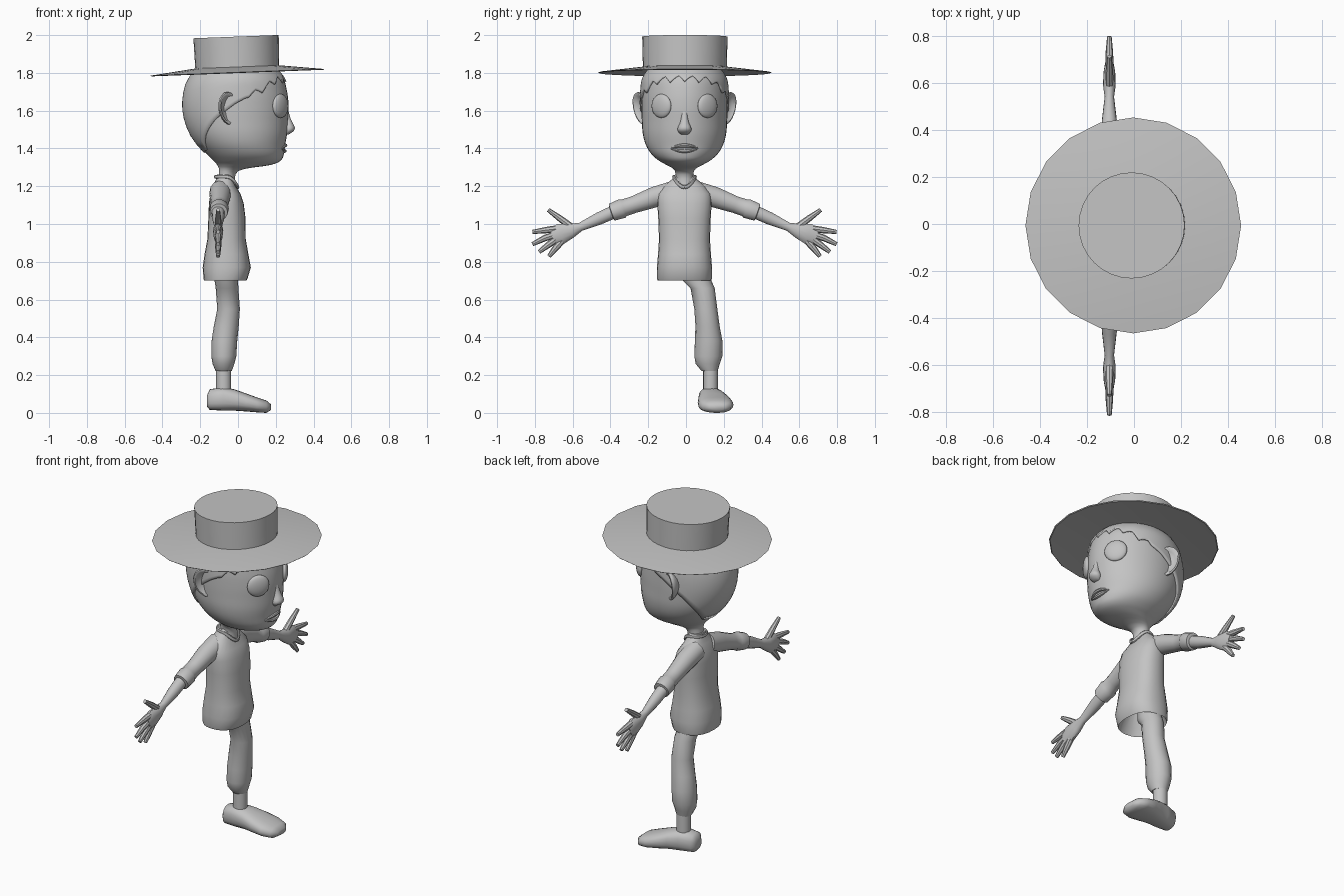
import bpy, bmesh, math
from mathutils import Vector, Matrix

cube = bpy.data.objects.get("Cube")
if cube:
    bpy.data.objects.remove(cube, do_unlink=True)

GREY = (0.55, 0.55, 0.55, 1)
mat = bpy.data.materials.new("plain grey")
mat.use_nodes = True
mat.diffuse_color = GREY
mat.node_tree.nodes["Principled BSDF"].inputs["Base Color"].default_value = GREY
CY = -0.008  # middle of the body; the figure faces +x


def finish(name, bm, angle=40):
    bmesh.ops.recalc_face_normals(bm, faces=bm.faces[:])
    mesh = bpy.data.meshes.new(name)
    bm.to_mesh(mesh)
    bm.free()
    mesh.materials.append(mat)
    ob = bpy.data.objects.new(name, mesh)
    bpy.context.collection.objects.link(ob)
    bpy.ops.object.select_all(action='DESELECT')
    ob.select_set(True)
    bpy.context.view_layer.objects.active = ob
    bpy.ops.object.shade_smooth_by_angle(angle=math.radians(angle))
    return ob


def skin(name, rings, caps=True, angle=40):
    """Join a stack of equal point rings into one surface."""
    bm = bmesh.new()
    vs = [[bm.verts.new(p) for p in ring] for ring in rings]
    n = len(vs[0])
    for a, b in zip(vs, vs[1:]):
        for i in range(n):
            j = (i + 1) % n
            bm.faces.new((a[i], a[j], b[j], b[i]))
    if caps:
        bm.faces.new(vs[0])
        bm.faces.new(vs[-1])
    return finish(name, bm, angle)


def oval(center, u, v, n=16, power=1.0):
    def f(t):
        return math.copysign(abs(t) ** power, t)
    return [Vector(center) + Vector(u) * f(math.cos(2 * math.pi * i / n))
            + Vector(v) * f(math.sin(2 * math.pi * i / n)) for i in range(n)]


def blend(rows, steps=4):
    """Catmull-Rom rows between the given ones."""
    out = []
    for i in range(len(rows) - 1):
        quad = [rows[max(i - 1, 0)], rows[i], rows[i + 1], rows[min(i + 2, len(rows) - 1)]]
        for k in range(steps):
            t = k / steps
            out.append([0.5 * (2 * b + (c - a) * t + (2 * a - 5 * b + 4 * c - d) * t * t
                               + (3 * b - a - 3 * c + d) * t ** 3) for a, b, c, d in zip(*quad)])
    return out + [list(rows[-1])]


def tube(name, pts, radii, ref, n=12):
    """Tube along pts; radii are (along ref, across ref)."""
    pts = [Vector(p) for p in pts]
    rings = []
    for i, (p, (ra, rb)) in enumerate(zip(pts, radii)):
        t = (pts[min(i + 1, len(pts) - 1)] - pts[max(i - 1, 0)]).normalized()
        u = (Vector(ref) - t * t.dot(Vector(ref))).normalized()
        rings.append(oval(p, u * ra, t.cross(u) * rb, n))
    return skin(name, rings)


def lookup(rows, x):
    for a, b in zip(rows, rows[1:]):
        if a[0] <= x <= b[0]:
            t = (x - a[0]) / max(b[0] - a[0], 1e-6)
            return [p + (q - p) * t for p, q in zip(a, b)]
    return rows[0] if x < rows[0][0] else rows[-1]


# Head and neck: z, back, front, half width
head_rows = blend([
    (1.2, -.11, -.01, .05), (1.28, -.10, .0, .05), (1.312, -.11, .17, .095),
    (1.335, -.13, .225, .135), (1.37, -.165, .243, .175), (1.42, -.21, .25, .205),
    (1.48, -.25, .26, .221), (1.55, -.276, .265, .226), (1.62, -.287, .268, .228),
    (1.70, -.28, .26, .226), (1.78, -.25, .235, .212), (1.85, -.17, .16, .15),
    (1.88, -.06, .06, .05)])


def head_point(z, angle, grow=0.0):
    _, x0, x1, w = lookup(head_rows, z)
    return Vector(((x0 + x1) / 2 + ((x1 - x0) / 2 + grow) * math.cos(angle),
                   CY + (w + grow) * math.sin(angle), z))


skin("head", [oval(((r[1] + r[2]) / 2, CY, r[0]), ((r[2] - r[1]) / 2, 0, 0),
                   (0, r[3], 0), 40) for r in head_rows], angle=70)

# Hair shell with a jagged fringe
hairline = [(0, 1.775), (38, 1.765), (66, 1.70), (90, 1.64), (115, 1.55),
            (152, 1.39), (180, 1.375)]
cols, levels = 90, 10
hair_rings = [[] for _ in range(levels + 1)]
for i in range(cols):
    deg = i * 360 / cols - 180
    low = lookup(hairline, abs(deg))[1]
    if abs(deg) < 80:
        low += (-.02, -.005, .008, .015, .0)[i % 5]
    for k in range(levels + 1):
        z = low + (1.83 - low) * k / levels
        hair_rings[k].append(head_point(z, math.radians(deg), .009))
hair = skin("hair", hair_rings, caps=False)
shell = hair.modifiers.new("thickness", 'SOLIDIFY')
shell.thickness = 0.012
shell.offset = -1

# Nose
nose = [(1.6, .255, .012, .015), (1.56, .262, .016, .018), (1.53, .268, .024, .026),
        (1.508, .27, .031, .036), (1.49, .266, .027, .034), (1.475, .255, .014, .02)]
skin("nose", [oval((x, CY, z), (rx, 0, 0), (0, ry, 0)) for z, x, rx, ry in blend(nose, 2)], angle=70)

# Lips
for name, lift in (("upper_lip", .016), ("lower_lip", -.014)):
    path, radii = [], []
    for k in range(-6, 7):
        arch = 1 - (k / 6) ** 2
        path.append(head_point(1.4 + lift * arch, math.radians(k * 3.6)))
        radii.append((.003 + .007 * arch, .003 + .009 * arch))
    tube(name, path, radii, (0, 0, 1), 8)

# Torso: z, back, front, half width, with a hollow hem
torso = [(.84, -.10, -.01, .07), (.74, -.165, .04, .125), (.70, -.18, .045, .142),
         (.71, -.182, .05, .145), (.77, -.187, .068, .146), (.84, -.177, .055, .14),
         (.92, -.162, .041, .135), (1.03, -.157, .04, .139), (1.11, -.154, .03, .144),
         (1.16, -.146, .013, .14), (1.205, -.13, -.015, .105), (1.24, -.115, -.025, .062),
         (1.262, -.11, -.03, .05)]
skin("shirt", [oval(((a + b) / 2, CY, z), ((b - a) / 2, 0, 0), (0, w, 0), 24, .85)
               for z, a, b, w in torso], angle=50)

# Collar dips to a point at the throat
collar = []
for k in range(25):
    t = 2 * math.pi * k / 24
    front = max(math.cos(t), 0)
    collar.append((-.06 + .06 * math.cos(t), CY + .058 * math.sin(t), 1.25 - .055 * front ** 2))
tube("collar", collar, [(.01, .007)] * 25, (0, 0, 1), 8)

# Arms, hands, ears and eyes, on both sides
sleeve = [(.05, 1.172, .06), (.16, 1.142, .056), (.27, 1.102, .046), (.32, 1.086, .047),
          (.33, 1.082, .053), (.385, 1.062, .048), (.388, 1.061, .034)]
arm = [(.35, 1.075, .036, .036), (.45, 1.03, .034, .032), (.55, .985, .023, .02),
       (.60, .965, .04, .027), (.655, .948, .057, .025), (.70, .932, .043, .017)]
fingers = {"thumb": ((.60, .985), (.66, 1.03), (.722, 1.075)),
           "index_finger": ((.67, .975), (.73, .968), (.805, .958)),
           "middle_finger": ((.68, .945), (.74, .925), (.805, .893)),
           "ring_finger": ((.67, .925), (.72, .89), (.77, .852)),
           "little_finger": ((.645, .915), (.685, .87), (.718, .828))}
ear_profile = [(.5, -.045), (.85, -.012), (1, .004), (.97, .014), (.86, .016),
               (.7, .002), (.3, -.008), (.05, -.008)]
for side, s in (("left", 1), ("right", -1)):
    def place(y, z, x=-.1):
        return (x, CY + s * y, z)

    tube(side + "_sleeve", [place(y, z, -.09 - .03 * y) for y, z, _ in sleeve],
         [(r * .98, r) for _, _, r in sleeve], (1, 0, 0), 14)
    tube(side + "_arm", [place(y, z, -.105) for y, z, _, _ in arm],
         [(rx, r) for _, _, r, rx in arm], (1, 0, 0), 14)
    for finger, path in fingers.items():
        tube(side + "_" + finger, [place(y, z, -.105) for y, z in path],
             [(.018, .019), (.016, .017), (.01, .011)], (1, 0, 0), 8)

    across = Vector((.82, -.57 * s, 0)) * .068
    up = Vector((-.1, .2 * s, 1)).normalized() * .09
    out = Vector((.57, .82 * s, -.1))
    skin(side + "_ear", [oval(Vector(place(.222, 1.612, -.05)) + out * h, across * r, up * r, 20)
                         for r, h in ear_profile], angle=60)

    bm = bmesh.new()
    spot = head_point(1.625, math.asin(s * .122 / .228))
    spin = (Matrix.Translation(spot) @ Matrix.Rotation(math.radians(37 * s), 4, 'Z')
            @ Matrix.Diagonal((.022, .063, .063, 1)))
    bmesh.ops.create_uvsphere(bm, u_segments=24, v_segments=16, radius=1, matrix=spin)
    finish(side + "_eye", bm, 80)

# Single trouser leg and ankle: z, x, y, half depth, half width
leg = [(.78, -.065, .05, .06, .07), (.70, -.062, .06, .062, .075), (.66, -.058, .088, .06, .064),
       (.55, -.05, .105, .06, .061), (.46, -.062, .114, .066, .064), (.38, -.072, .12, .068, .073),
       (.30, -.075, .118, .066, .074), (.26, -.077, .115, .058, .064), (.222, -.076, .125, .043, .043)]
skin("left_trouser_leg", [oval((x, y, z), (a, 0, 0), (0, b, 0)) for z, x, y, a, b in leg])
skin("left_ankle", [oval((-.076, .13, z), (.04, 0, 0), (0, .039, 0)) for z in (.24, .1)])

# Shoe, heel to toe: x, bottom, top, y, half width
shoe = [(-.165, .035, .09, .12, .03), (-.15, .016, .125, .122, .052), (-.08, .012, .136, .13, .064),
        (-.02, .012, .125, .14, .074), (.04, .008, .104, .15, .088), (.10, .003, .082, .158, .093),
        (.15, .0, .066, .163, .076), (.175, .015, .045, .165, .04)]
skin("left_shoe", [oval((x, y, (a + b) / 2), (0, w, 0), (0, 0, (b - a) / 2), 20, .8)
                   for x, a, b, y, w in shoe], angle=60)

# Flat hat, tipped slightly back
tip = Matrix.Translation((-.003, -.006, 1.802)) @ Matrix.Rotation(math.radians(-2.2), 4, 'Y')
brim = [(.02, .02), (.22, .02), (.455, -.003), (.46, .001), (.22, .03), (.02, .03)]
crown = [(.222, .02), (.226, .19)]
for name, profile, n in (("hat_brim", brim, 20), ("hat_crown", crown, 32)):
    skin(name, [[tip @ p for p in oval((0, 0, h), (r, 0, 0), (0, r, 0), n)]
                for r, h in profile], angle=30)
